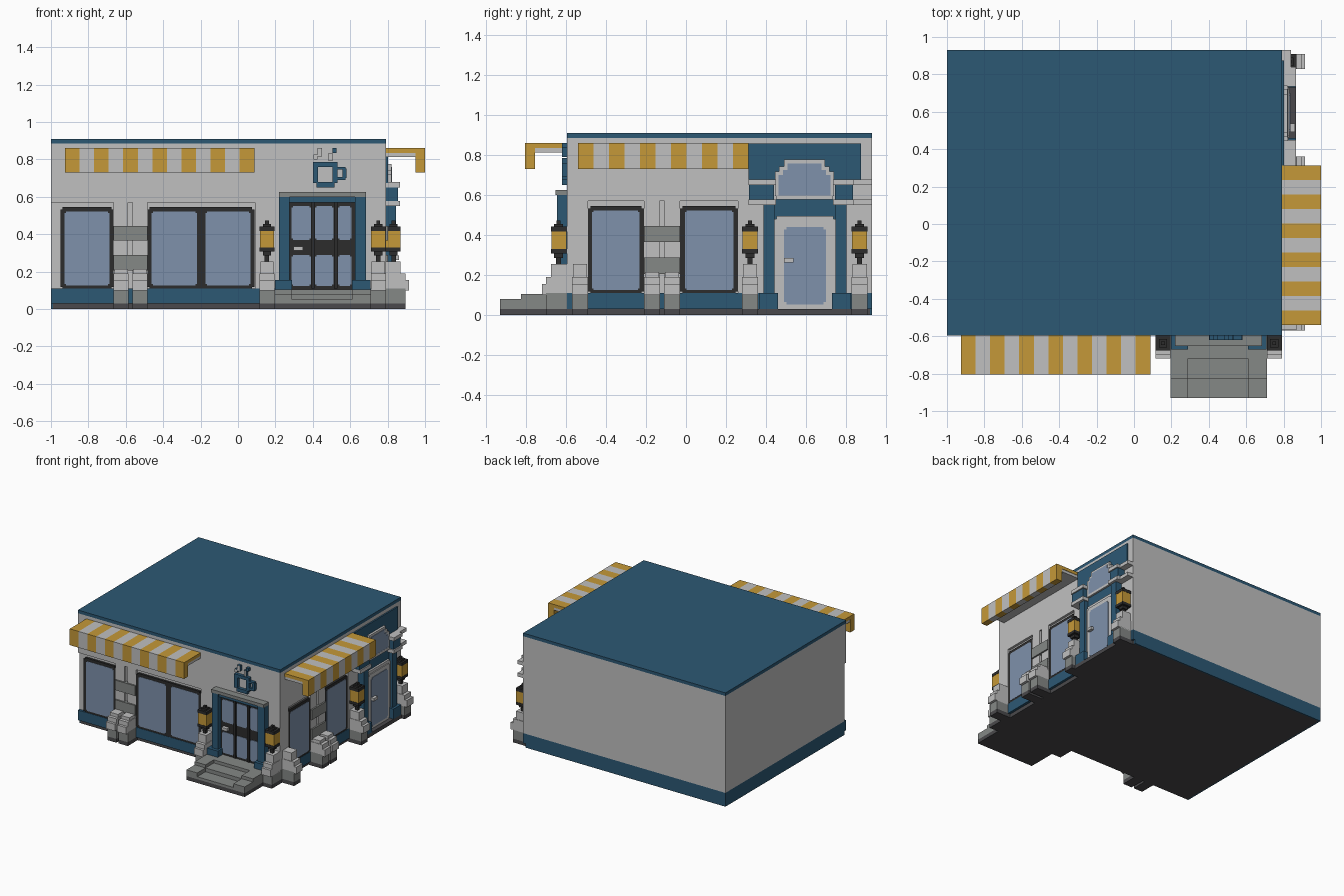
import bpy, bmesh

cube = bpy.data.objects.get("Cube")
if cube:
    bpy.data.objects.remove(cube, do_unlink=True)


def lin(c):
    c /= 255
    return c / 12.92 if c <= 0.04045 else ((c + 0.055) / 1.055) ** 2.4


def material(name, r, g, b):
    m = bpy.data.materials.new(name)
    col = (lin(r), lin(g), lin(b), 1)
    m.diffuse_color = col
    m.use_nodes = True
    m.node_tree.nodes["Principled BSDF"].inputs["Base Color"].default_value = col
    return m


BLUE = material("slate_blue", 44, 88, 116)
WALL = material("light_grey", 192, 192, 192)
STONE = material("stone_grey", 133, 136, 134)
BASE = material("base_charcoal", 74, 73, 76)
BLACK = material("frame_black", 44, 44, 44)
GLASS = material("glass_blue", 126, 145, 171)
GOLD = material("gold", 197, 153, 56)

# Wall coordinates: u along the wall, d outward from it, z up
FRONT = lambda u, d, z: (u, -0.595 - d, z)
SIDE = lambda u, d, z: (0.79 + d, u, z)
WORLD = lambda x, y, z: (x, y, z)


def finish(name, bm, mat):
    bmesh.ops.recalc_face_normals(bm, faces=bm.faces)
    me = bpy.data.meshes.new(name)
    bm.to_mesh(me)
    bm.free()
    me.materials.append(mat)
    ob = bpy.data.objects.new(name, me)
    bpy.context.collection.objects.link(ob)
    return ob


def boxes(name, mat, to, *specs):
    """One object from boxes given as (a0, a1, b0, b1, z0, z1)."""
    bm = bmesh.new()
    for a0, a1, b0, b1, z0, z1 in specs:
        for v in bmesh.ops.create_cube(bm, size=1)["verts"]:
            a, b, z = v.co
            v.co = to(a1 if a > 0 else a0, b1 if b > 0 else b0, z1 if z > 0 else z0)
    return finish(name, bm, mat)


def prism(name, mat, to, outline, d0, d1):
    """Extrude a (u, z) outline away from the wall."""
    bm = bmesh.new()
    lo = [bm.verts.new(to(u, d0, z)) for u, z in outline]
    hi = [bm.verts.new(to(u, d1, z)) for u, z in outline]
    n = len(lo)
    bm.faces.new(lo)
    bm.faces.new(hi)
    for i in range(n):
        bm.faces.new((lo[i], lo[(i + 1) % n], hi[(i + 1) % n], hi[i]))
    return finish(name, bm, mat)


def notched(u0, u1, z0, z1, s=0.012):
    """Rectangle with square steps cut from its corners."""
    return [(u0 + s, z0), (u1 - s, z0), (u1 - s, z0 + s), (u1, z0 + s),
            (u1, z1 - s), (u1 - s, z1 - s), (u1 - s, z1), (u0 + s, z1),
            (u0 + s, z1 - s), (u0, z1 - s), (u0, z0 + s), (u0 + s, z0 + s)]


# Building shell
boxes("base_plate", BASE, WORLD, (-0.99, 0.77, -0.575, 0.92, 0, 0.03))
boxes("blue_skirting", BLUE, WORLD, (-1, 0.79, -0.595, 0.93, 0.03, 0.11),
      (-1, 0.77, 0.92, 0.93, 0, 0.03), (-1, -0.99, -0.575, 0.93, 0, 0.03))
boxes("lower_walls", WALL, WORLD, (-1, 0.77, -0.575, 0.93, 0.11, 0.57))
boxes("upper_walls", WALL, WORLD, (-1, 0.79, -0.595, 0.93, 0.57, 0.885))
boxes("roof_slab", BLUE, WORLD, (-1, 0.79, -0.595, 0.93, 0.885, 0.91))
boxes("front_corner_wall", WALL, FRONT, (0.09, 0.79, -0.03, 0, 0.11, 0.57))
boxes("side_corner_wall", WALL, SIDE, (-0.595, -0.49, -0.03, 0, 0.11, 0.57),
      (0.26, 0.93, -0.03, 0, 0.11, 0.57))


# Windows with stepped corners
def window(name, to, u0, u1, panes):
    prism(name + "_frame", BLACK, to, notched(u0, u1, 0.105, 0.545), -0.03, -0.002)
    for i, (a, b) in enumerate(panes):
        prism(f"{name}_glass_{i + 1}", GLASS, to, notched(a, b, 0.125, 0.522, 0.008), -0.02, 0)


window("front_small_window", FRONT, -0.95, -0.665, [(-0.928, -0.687)])
window("front_wide_window", FRONT, -0.485, 0.088, [(-0.462, -0.22), (-0.175, 0.067)])
window("side_window_a", SIDE, -0.49, -0.21, [(-0.47, -0.232)])
window("side_window_b", SIDE, -0.03, 0.26, [(-0.005, 0.237)])


# Stepped buttresses on plinths; the tall ones carry lamps
def buttress(name, to, u0, u1, top):
    boxes(name + "_footing", BASE, to, (u0, u1, -0.03, 0.105, 0, 0.03))
    boxes(name + "_plinth", STONE, to, (u0, u1, -0.03, 0.105, 0.03, 0.11))
    boxes(name + "_steps", WALL, to, (u0, u1, -0.03, 0.125, 0.10, 0.155),
          (u0, u1, -0.03, 0.105, 0.155, 0.19),
          (u0 + 0.004, u1 - 0.004, -0.03, 0.08, 0.19, top))


def lamp(name, to, u0, u1):
    m, d = (u0 + u1) / 2, 0.042
    boxes(name + "_metal", BLACK, to,
          (u0, u1, 0, 0.08, 0.418, 0.442), (u0, u1, 0, 0.08, 0.308, 0.33),
          (m - 0.022, m + 0.022, d - 0.022, d + 0.022, 0.44, 0.455),
          (m - 0.01, m + 0.01, d - 0.01, d + 0.01, 0.45, 0.472),
          (m - 0.022, m + 0.022, d - 0.022, d + 0.022, 0.285, 0.31),
          (m - 0.012, m + 0.012, d - 0.012, d + 0.012, 0.25, 0.29))
    boxes(name + "_light", GOLD, to, (u0 + 0.002, u1 - 0.002, 0.002, 0.078, 0.33, 0.418))


for name, to, u0, u1 in (("front_left_lamp", FRONT, 0.71, 0.79), ("front_right_lamp", FRONT, 0.115, 0.195),
                         ("side_lamp_a", SIDE, 0.28, 0.36), ("side_lamp_b", SIDE, 0.828, 0.908)):
    buttress(name + "_buttress", to, u0, u1, 0.255)
    lamp(name, to, u0, u1)
buttress("corner_buttress", SIDE, -0.57, -0.49, 0.255)

# Twin pilasters with stone bands between the windows
for name, to, u0, u1 in (("front_pier", FRONT, -0.665, -0.485), ("side_pier", SIDE, -0.21, -0.03)):
    m = (u0 + u1) / 2
    boxes(name + "_pilasters", WALL, to, (u0, m - 0.012, -0.03, 0, 0.11, 0.57),
          (m + 0.012, u1, -0.03, 0, 0.11, 0.57))
    boxes(name + "_bands", STONE, to, (u0, u1, -0.03, 0.012, 0.365, 0.445),
          (u0, u1, -0.03, 0.012, 0.205, 0.288))
    buttress(name + "_buttress_a", to, u0, m - 0.01, 0.215)
    buttress(name + "_buttress_b", to, m + 0.01, u1, 0.215)


# Striped awnings
def awning(name, to, u0, u1, count):
    w = (u1 - u0) / count
    for mat, label, start in ((GOLD, "gold", 0), (WALL, "pale", 1)):
        specs = []
        for i in range(start, count, 2):
            a, b = u0 + i * w, u0 + (i + 1) * w
            specs += [(a, b, 0, 0.21, 0.835, 0.86), (a, b, 0.16, 0.21, 0.73, 0.835)]
        boxes(f"{name}_{label}_stripes", mat, to, *specs)
    boxes(name + "_lining", WALL, to, (u0 + 0.003, u1 - 0.003, 0, 0.16, 0.813, 0.835))


awning("front_awning", FRONT, -0.925, 0.087, 13)
awning("side_awning", SIDE, -0.54, 0.313, 11)

# Front steps with a lower centre flight
boxes("front_steps_footing", BASE, FRONT, (0.195, 0.71, -0.03, 0.335, 0, 0.03))
boxes("front_steps", STONE, FRONT,
      (0.195, 0.71, -0.03, 0.125, 0.03, 0.105), (0.195, 0.71, 0.125, 0.335, 0.03, 0.05),
      (0.29, 0.61, 0.125, 0.23, 0.05, 0.08),
      *[s for a, b in ((0.195, 0.29), (0.61, 0.71))
        for s in ((a, b, 0.125, 0.23, 0.05, 0.105), (a, b, 0.23, 0.335, 0.05, 0.08))])

# Front double door
boxes("front_door_surround", BLUE, FRONT,
      (0.22, 0.275, 0, 0.05, 0.105, 0.6), (0.625, 0.685, 0, 0.05, 0.105, 0.6),
      (0.197, 0.29, 0, 0.075, 0.105, 0.155), (0.61, 0.708, 0, 0.075, 0.105, 0.155),
      (0.275, 0.625, 0, 0.035, 0.57, 0.6))
boxes("front_door_cornice", STONE, FRONT, (0.22, 0.685, 0, 0.058, 0.6, 0.625))
boxes("front_door", BLACK, FRONT, (0.265, 0.63, 0, 0.012, 0.105, 0.57))
boxes("front_door_mullions", BLACK, FRONT, (0.393, 0.41, 0, 0.025, 0.11, 0.57),
      (0.514, 0.531, 0, 0.025, 0.11, 0.57))
for i, (a, b) in enumerate(((0.287, 0.39), (0.413, 0.511), (0.534, 0.608))):
    for j, (z0, z1) in enumerate(((0.122, 0.29), (0.37, 0.55))):
        prism(f"front_door_pane_{i}_{j}", GLASS, FRONT, notched(a, b, z0, z1, 0.008), 0.01, 0.016)
boxes("front_door_handle", WALL, FRONT, (0.297, 0.347, 0.012, 0.04, 0.313, 0.335))

# Blocky cup ornament above the front door
boxes("wall_cup", BLUE, FRONT,
      (0.4, 0.428, 0, 0.025, 0.675, 0.785), (0.505, 0.533, 0, 0.025, 0.675, 0.785),
      (0.42, 0.515, 0, 0.025, 0.65, 0.678), (0.428, 0.505, 0, 0.025, 0.76, 0.785),
      (0.533, 0.575, 0, 0.025, 0.69, 0.705), (0.533, 0.575, 0, 0.025, 0.745, 0.76),
      (0.56, 0.58, 0, 0.025, 0.7, 0.75))
steam = boxes("wall_cup_steam", BLUE, FRONT,
              (0.405, 0.425, 0, 0.025, 0.8, 0.825), (0.425, 0.45, 0, 0.025, 0.815, 0.86),
              (0.485, 0.505, 0, 0.025, 0.79, 0.835), (0.505, 0.527, 0, 0.025, 0.835, 0.86))
steam.data.materials.append(WALL)
for p in steam.data.polygons:
    p.material_index = 1 if p.normal.y < -0.5 else 0

# Side entrance: blue panel and arched light
boxes("side_blue_panel", BLUE, SIDE, (0.313, 0.875, -0.01, 0.012, 0.675, 0.857))
MID = 0.592


def arch(grow):
    half = [(0.13, 0.595), (0.13, 0.70), (0.108, 0.70), (0.108, 0.725),
            (0.085, 0.725), (0.085, 0.758)]
    right = [(MID + u + grow, z + (grow if z > 0.6 else 0)) for u, z in half]
    return right + [(2 * MID - u, z) for u, z in reversed(right)]


prism("side_arch_trim", WALL, SIDE, arch(0.018), 0, 0.03)
prism("side_arch_glass", GLASS, SIDE, arch(0), 0.02, 0.034)

# Side entrance entablature, columns and door
boxes("side_entablature_trim", WALL, SIDE,
      (0.313, 0.45, 0, 0.075, 0.65, 0.678), (0.735, 0.84, 0, 0.075, 0.65, 0.678),
      (0.84, 0.93, 0, 0.05, 0.65, 0.678),
      (0.313, 0.45, 0, 0.075, 0.55, 0.578), (0.735, 0.84, 0, 0.075, 0.55, 0.578),
      (0.84, 0.93, 0, 0.05, 0.55, 0.578), (0.45, 0.735, 0, 0.035, 0.577, 0.597))
boxes("side_entablature_blocks", BLUE, SIDE, (0.316, 0.44, 0, 0.065, 0.578, 0.65),
      (0.745, 0.835, 0, 0.065, 0.578, 0.65))
boxes("side_columns", BLUE, SIDE, (0.388, 0.442, 0, 0.055, 0.11, 0.55),
      (0.748, 0.802, 0, 0.055, 0.11, 0.55), (0.365, 0.46, 0, 0.075, 0.03, 0.11),
      (0.73, 0.825, 0, 0.075, 0.03, 0.11), (0.442, 0.748, 0, 0.02, 0.11, 0.577))
boxes("side_door_footing", BASE, SIDE, (0.36, 0.828, -0.03, 0.075, 0, 0.03))
prism("side_door_trim", WALL, SIDE, notched(0.437, 0.752, 0.03, 0.495, 0.015), 0, 0.035)
prism("side_door", WALL, SIDE, notched(0.462, 0.728, 0.03, 0.472, 0.01), 0.03, 0.042)
prism("side_door_glass", GLASS, SIDE, notched(0.491, 0.7, 0.052, 0.44), 0.04, 0.046)
boxes("side_door_handle", WALL, SIDE, (0.491, 0.538, 0.045, 0.07, 0.262, 0.285))
